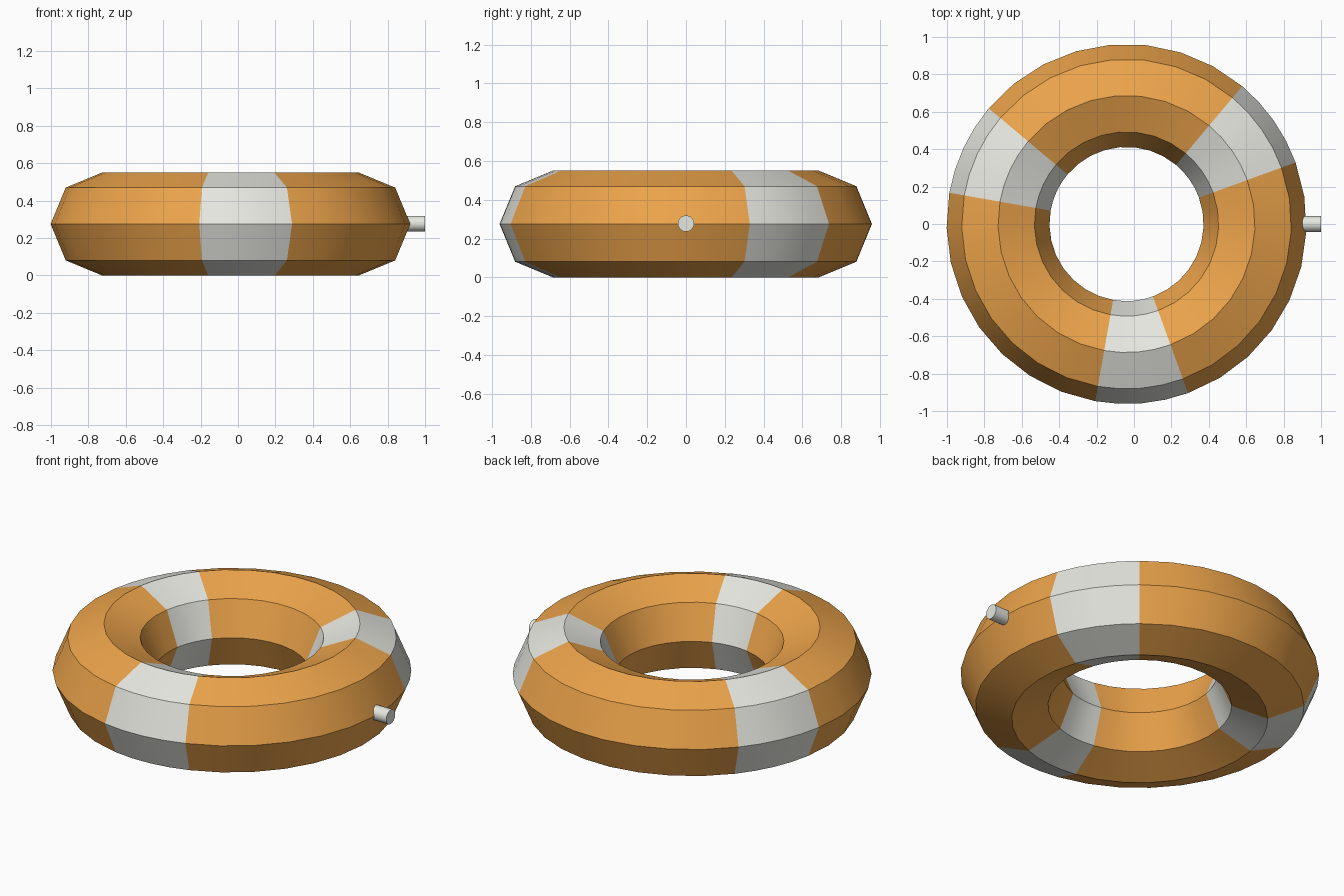
import bpy, bmesh
from math import cos, sin, radians, pi

if "Cube" in bpy.data.objects:
    bpy.data.objects.remove(bpy.data.objects["Cube"])

MAJOR, MINOR, SIDES = 0.687, 0.275, 8
CX, CZ = -0.04, 0.275


def material(name, rgb):
    m = bpy.data.materials.new(name)
    m.diffuse_color = (*rgb, 1)
    m.use_nodes = True
    m.node_tree.nodes["Principled BSDF"].inputs["Base Color"].default_value = m.diffuse_color
    return m


def finish(bm, name, mat):
    bmesh.ops.recalc_face_normals(bm, faces=bm.faces)
    me = bpy.data.meshes.new(name)
    bm.to_mesh(me)
    bm.free()
    me.materials.append(mat)
    ob = bpy.data.objects.new(name, me)
    bpy.context.collection.objects.link(ob)
    bpy.ops.object.select_all(action='DESELECT')
    ob.select_set(True)
    bpy.context.view_layer.objects.active = ob
    bpy.ops.object.shade_smooth_by_angle(angle=radians(30))
    return ob


def ring_section(name, start, sweep, steps, mat):
    """Arc of an eight-sided tube, swept about z."""
    bm = bmesh.new()
    loops = []
    for i in range(steps + 1):
        a = radians(start + sweep * i / steps)
        loop = []
        for j in range(SIDES):
            t = 2 * pi * j / SIDES
            r = MAJOR + MINOR * cos(t)
            loop.append(bm.verts.new((CX + r * cos(a), r * sin(a), CZ + MINOR * sin(t))))
        loops.append(loop)
    for p, q in zip(loops, loops[1:]):
        for j in range(SIDES):
            k = (j + 1) % SIDES
            bm.faces.new((p[j], q[j], q[k], p[k]))
    return finish(bm, name, mat)


orange = material("orange_vinyl", (0.84, 0.37, 0.07))
white = material("white_vinyl", (0.80, 0.80, 0.75))

# Alternating white bands and orange tube sections
for n in range(3):
    ring_section(f"white_band_{n + 1}", 20 + 120 * n, 30, 4, white)
    ring_section(f"orange_section_{n + 1}", 50 + 120 * n, 90, 8, orange)

# Inflation valve on the right side
bpy.ops.mesh.primitive_cylinder_add(vertices=24, radius=0.042, depth=0.12,
                                    location=(0.94, 0, CZ + 0.002),
                                    rotation=(0, pi / 2, 0))
valve = bpy.context.object
valve.name = "valve"
valve.data.materials.append(white)
bpy.ops.object.shade_smooth_by_angle(angle=radians(30))
